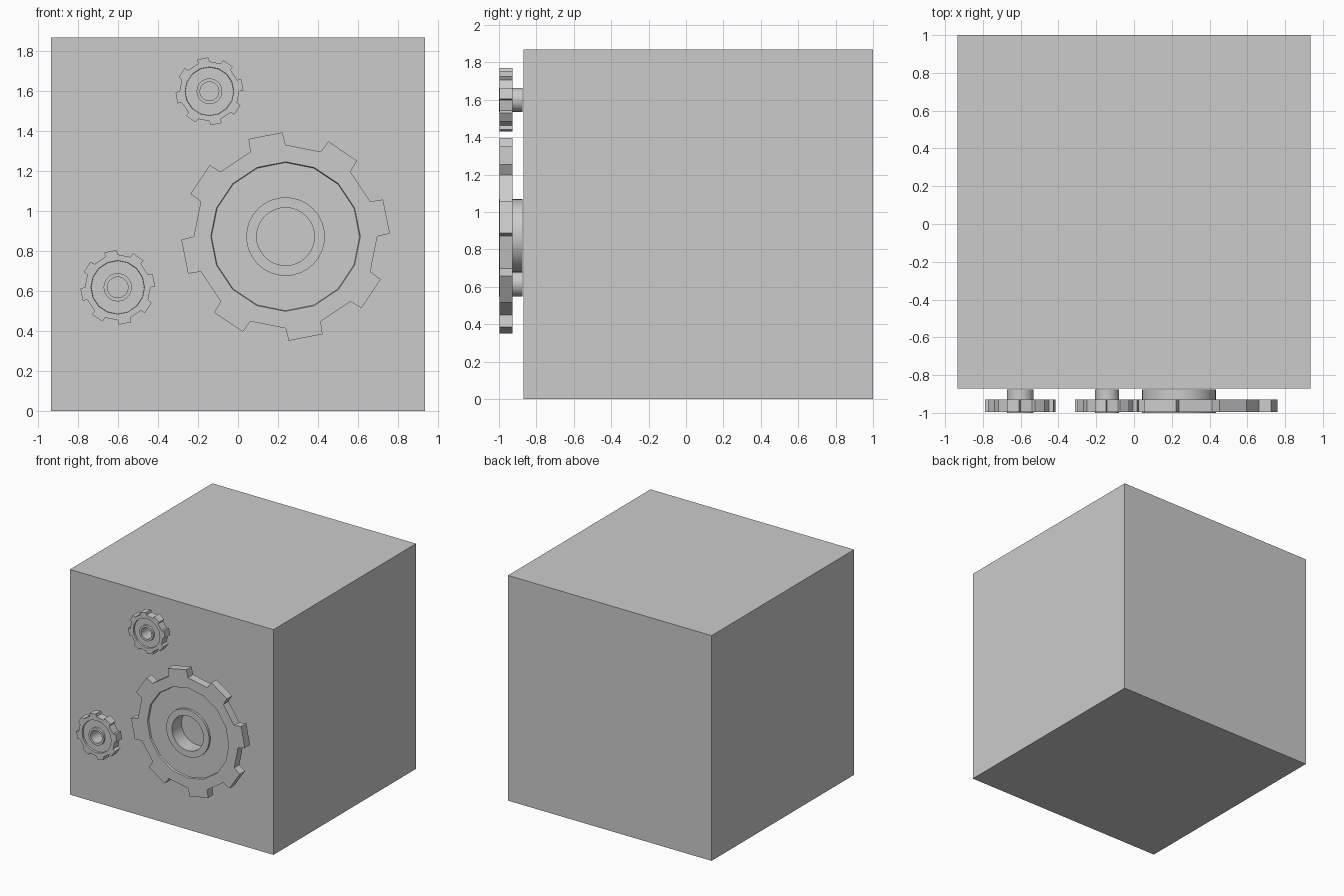
import bpy, bmesh
from math import pi, cos, sin, radians

if "Cube" in bpy.data.objects:
    bpy.data.objects.remove(bpy.data.objects["Cube"])

TEETH = 8
SEG = TEETH * 2


def polar(cx, cz, r, a, y):
    return (cx + r * cos(a), y, cz + r * sin(a))


def finish(name, bm):
    bmesh.ops.recalc_face_normals(bm, faces=bm.faces)
    me = bpy.data.meshes.new(name)
    bm.to_mesh(me)
    bm.free()
    ob = bpy.data.objects.new(name, me)
    bpy.context.collection.objects.link(ob)
    return ob


def bridge(bm, a, b):
    n = len(a)
    for i in range(n):
        bm.faces.new((a[i], a[(i + 1) % n], b[(i + 1) % n], b[i]))


def gear(name, cx, cz, r):
    root, rim, web_in = r * 0.88, r * 0.717, r * 0.33
    front, back, recess = -0.996, -0.928, 0.014
    step = 2 * pi / SEG
    pad = radians(1.7)
    bm = bmesh.new()

    def circle(rad, y, n=SEG):
        return [bm.verts.new(polar(cx, cz, rad, i * 2 * pi / n, y)) for i in range(n)]

    # toothed wheel with recessed web on both faces
    outlines, inners = [], []
    for y, wy in ((front, front + recess), (back, back - recess)):
        outline = []
        ring = circle(rim, y)
        for i in range(0, SEG, 2):
            # teeth start on odd sixteenths' left neighbour so one sits just left of the top
            a0, a1 = i * step, (i + 1) * step
            pts = [(root, a0), (r, a0 + pad), (r, a1 - pad), (root, a1)]
            outline += [bm.verts.new(polar(cx, cz, q, a, y)) for q, a in pts]
        for k in range(TEETH):
            o = outline[4 * k:4 * k + 4]
            nxt = outline[(4 * k + 4) % len(outline)]
            p, q, s = ring[2 * k], ring[2 * k + 1], ring[(2 * k + 2) % SEG]
            bm.faces.new((p, o[0], o[3], q))
            bm.faces.new(o)
            bm.faces.new((q, o[3], nxt, s))
        low, inner = circle(rim * 0.99, wy), circle(web_in, wy)
        bridge(bm, ring, low)
        bridge(bm, low, inner)
        outlines.append(outline)
        inners.append(inner)
    bridge(bm, *outlines)
    bridge(bm, *inners)
    finish(name + "_wheel", bm)

    # hollow hub joining the wheel to the box
    bm = bmesh.new()
    n = 32
    loops = [[bm.verts.new(polar(cx, cz, rad, i * 2 * pi / n, y)) for i in range(n)]
             for rad, y in ((r * 0.377, -1.0), (r * 0.377, -0.875),
                            (r * 0.277, -0.875), (r * 0.277, -1.0))]
    for j in range(4):
        bridge(bm, loops[j], loops[(j + 1) % 4])
    hub = finish(name + "_hub", bm)
    bpy.ops.object.select_all(action='DESELECT')
    hub.select_set(True)
    bpy.context.view_layer.objects.active = hub
    bpy.ops.object.shade_smooth_by_angle()


# box body
bpy.ops.mesh.primitive_cube_add(size=1, location=(0, 0.065, 0.935))
body = bpy.context.object
body.name = "box_body"
body.scale = (1.87, 1.87, 1.87)

# gears on the front
gear("large_gear", 0.238, 0.873, 0.522)
gear("upper_small_gear", -0.143, 1.60, 0.170)
gear("lower_small_gear", -0.602, 0.619, 0.187)
